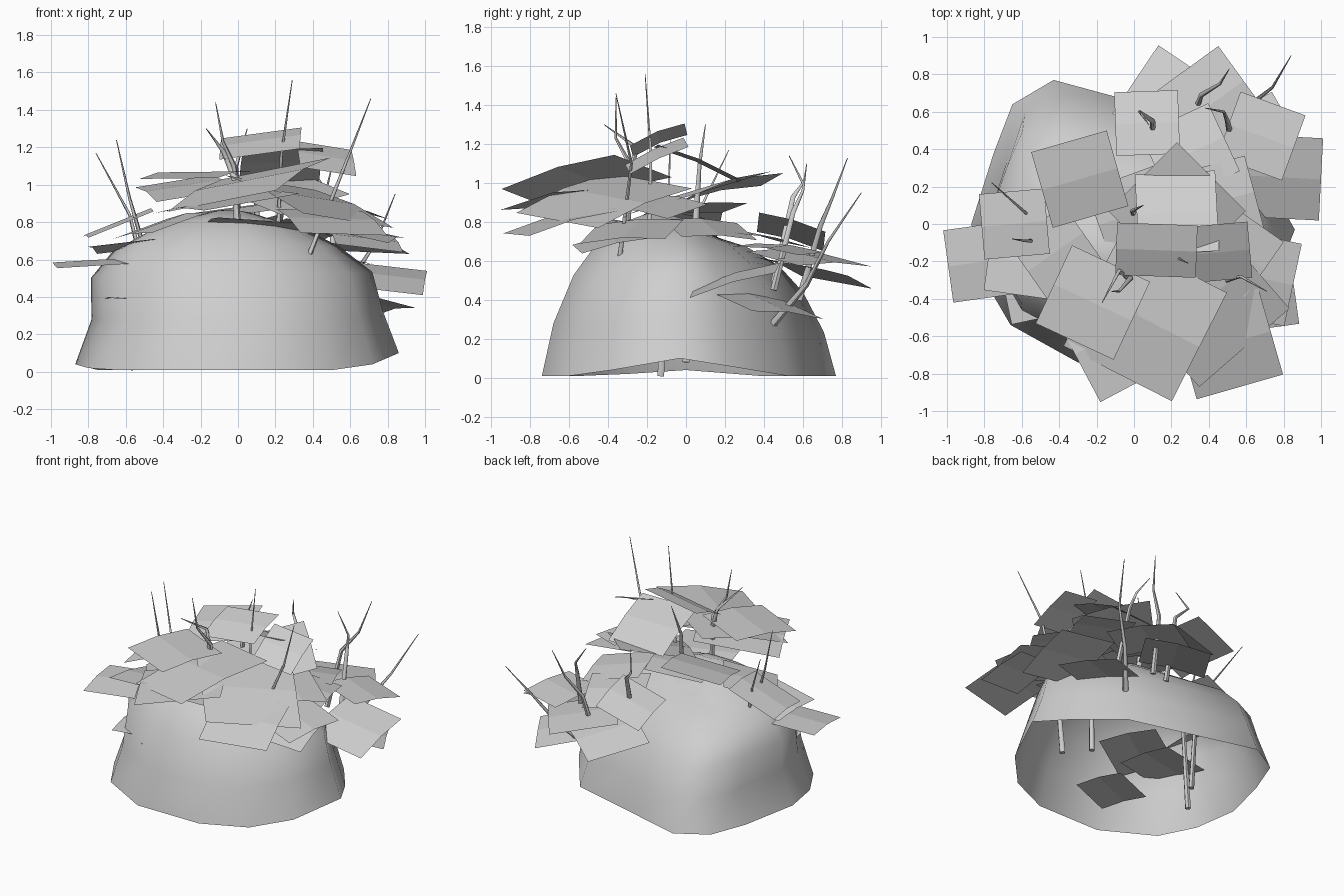
import bpy, bmesh, math
from mathutils import Vector

cube = bpy.data.objects.get("Cube")
if cube:
    bpy.data.objects.remove(cube, do_unlink=True)

# One neutral colour for the whole model
tone = (.62, .62, .62, 1)
grey = bpy.data.materials.new("stone grey")
grey.use_nodes = True
grey.diffuse_color = tone
grey.node_tree.nodes["Principled BSDF"].inputs["Base Color"].default_value = tone


def add_object(name, bm):
    mesh = bpy.data.meshes.new(name)
    bm.to_mesh(mesh)
    bm.free()
    mesh.materials.append(grey)
    obj = bpy.data.objects.new(name, mesh)
    bpy.context.collection.objects.link(obj)
    return obj


def smooth(obj, degrees):
    bpy.ops.object.select_all(action='DESELECT')
    obj.select_set(True)
    bpy.context.view_layer.objects.active = obj
    bpy.ops.object.shade_smooth_by_angle(angle=math.radians(degrees))


def bridge_rings(bm, rings):
    for low, high in zip(rings, rings[1:]):
        count = len(low)
        for i in range(count):
            j = (i + 1) % count
            bm.faces.new((low[i], low[j], high[j], high[i]))


# Hollow mound: an irregular footprint lofted upward, open underneath
def build_mound():
    footprint = [(.86, -.03, .1), (.72, .22, .06), (.5, .52, .01), (.05, .64, .01),
                 (-.43, .77, .01), (-.65, .64, .01), (-.75, .38, .01),
                 (-.87, 0, .04), (-.8, -.3, .02), (-.66, -.54, .01), (-.3, -.74, .01),
                 (.2, -.74, .01), (.51, -.6, .01), (.72, -.38, .04)]
    # height, width scale, depth scale, sideways shift
    levels = [(0, 1, 1, 0), (.25, .9, .92, 0), (.48, .87, .78, -.03),
              (.63, .7, .62, -.06), (.74, .47, .4, -.06), (.79, .22, .2, -.04)]
    bm = bmesh.new()
    rings = []
    for height, wide, deep, shift in levels:
        ring = []
        for x, y, lift in footprint:
            fade = 1 - height
            z = height + lift * fade - .12 * y * height
            ring.append(bm.verts.new((x * wide + shift, y * deep, z)))
        rings.append(ring)
    bridge_rings(bm, rings)
    bm.faces.new(rings[-1])
    smooth(add_object("mound", bm), 75)


# Foliage card: a rectangular footprint, sloped along x and y and creased in the middle
def build_card(name, x, y, z, size, yaw, slope_x=0, slope_y=0, depth=1):
    bm = bmesh.new()
    turn = math.radians(yaw)
    grid = []
    for row in (-.5, 0, .5):
        line = []
        for column in (-.5, .5):
            across, along = size * column, size * row * depth
            dx = across * math.cos(turn) - along * math.sin(turn)
            dy = across * math.sin(turn) + along * math.cos(turn)
            crease = .04 * size if row == 0 else 0
            line.append(bm.verts.new((x + dx, y + dy,
                                      z + dx * slope_x + dy * slope_y + crease)))
        grid.append(line)
    for low, high in zip(grid, grid[1:]):
        bm.faces.new((low[0], low[1], high[1], high[0]))
    add_object(name, bm)


# Twig: a tapered six-sided tube that follows a bent path
def build_twig(name, points, thickness=.02):
    bm = bmesh.new()
    path = [Vector(p) for p in points]
    last = len(path) - 1
    rings = []
    for i, point in enumerate(path):
        along = (path[min(i + 1, last)] - path[max(i - 1, 0)]).normalized()
        side = along.cross(Vector((0, 1, 0))).normalized()
        other = along.cross(side)
        radius = thickness * (1 - .9 * i / last)
        ring = []
        for k in range(6):
            angle = math.tau * k / 6
            offset = side * math.cos(angle) + other * math.sin(angle)
            ring.append(bm.verts.new(point + offset * radius))
        rings.append(ring)
    bridge_rings(bm, rings)
    bm.faces.new(rings[0])
    bm.faces.new(rings[-1])
    bmesh.ops.recalc_face_normals(bm, faces=bm.faces)
    smooth(add_object(name, bm), 60)


build_mound()

# Each card: x, y, z, size, yaw, slope along x, slope along y, depth ratio
crown = [(.23, .06, 1.1, .43, 3, .05, -.42), (.12, -.14, 1.22, .43, -2, .15, .4, .65),
         (.47, -.15, 1.14, .3, 5, -.2, .45), (.23, .07, .95, .52, 45, 0, .3),
         (0, .06, .86, .4, 20, .1, .1)]
front = [(-.22, -.42, 1.05, .46, -25, .04, .06), (.06, -.51, 1, .65, -27, .28, .16),
         (.5, -.64, .8, .48, 16, -.1, .25), (.38, -.42, .91, .64, 41, -.3, .16),
         (-.06, -.56, .9, .58, 28, .15, .05), (.1, -.35, .78, .5, 10, -.05, -.12)]
left = [(.63, -.28, .75, .45, -12, -.2, .1), (.55, -.14, .88, .36, -35, -.25, 0),
        (.68, -.38, .7, .36, 8, -.15, .2), (.78, .25, .5, .44, -3, -.1, .3),
        (.45, .12, .76, .4, 15, -.2, -.1)]
back = [(.68, .47, .66, .37, -20, -.08, -.1), (.66, .42, .37, .42, 30, -.15, -.2),
        (.4, .63, .61, .46, 36, -.12, -.1), (.19, .65, .54, .44, 56, .1, -.25),
        (.07, .54, .75, .34, 2, .3, -.28), (.3, .38, .72, .4, 25, 0, -.2)]
right = [(-.29, .24, .98, .42, 16, .1, .22), (-.64, 0, .79, .35, 5, .4, .05),
         (-.8, -.2, .58, .39, 8, .05, .08), (-.6, -.2, .67, .36, -8, .1, -.12),
         (-.42, -.15, .78, .36, 35, .3, .1)]
inner = [(-.18, -.45, .14, .34, 20, .05, 0), (-.5, -.3, .38, .4, 12, 0, -.05),
         (-.3, -.32, .42, .4, 30, .1, .1)]
clusters = dict(crown=crown, front=front, left=left, back=back, right=right, inner=inner)
for place, cards in clusters.items():
    for number, card in enumerate(cards, start=1):
        build_card(f"{place}_foliage_card_{number}", *card)

# Twigs growing out through the mound
twigs = dict(
    tall_twig=[(.2, -.2, .2), (.21, -.19, .65), (.23, -.18, 1.15), (.29, -.21, 1.56)],
    front_left_twig=[(.33, -.35, .2), (.38, -.34, .62), (.57, -.28, 1.1), (.71, -.36, 1.46)],
    front_twig=[(0, -.3, .73), (-.02, -.29, 1.1), (-.08, -.36, 1.23), (-.12, -.36, 1.44)],
    front_side_twig=[(-.01, -.3, 1.02), (-.08, -.25, 1.18), (-.17, -.42, 1.3)],
    right_twig=[(-.5, 0, .08), (-.52, .02, .6), (-.58, .06, .84), (-.76, .22, 1.17)],
    right_side_twig=[(-.58, -.13, .01), (-.5, -.09, .65), (-.58, -.09, .93), (-.65, -.08, 1.24)],
    back_left_twig=[(.45, .45, .28), (.6, .62, .48), (.74, .73, .7), (.84, .9, .95)],
    back_twig=[(.32, .58, .4), (.36, .69, .78), (.46, .75, .92), (.51, .83, 1.13)],
    back_middle_twig=[(.1, .45, .48), (.1, .55, .93), (.03, .6, 1), (.08, .53, 1.14)],
    back_side_twig=[(.52, .45, .45), (.5, .55, .85), (.48, .6, .96), (.38, .62, 1.1)],
    centre_twig=[(0, .05, .8), (-.01, .07, 1.1), (.05, .1, 1.3)],
)
for name, points in twigs.items():
    build_twig(name, points)
